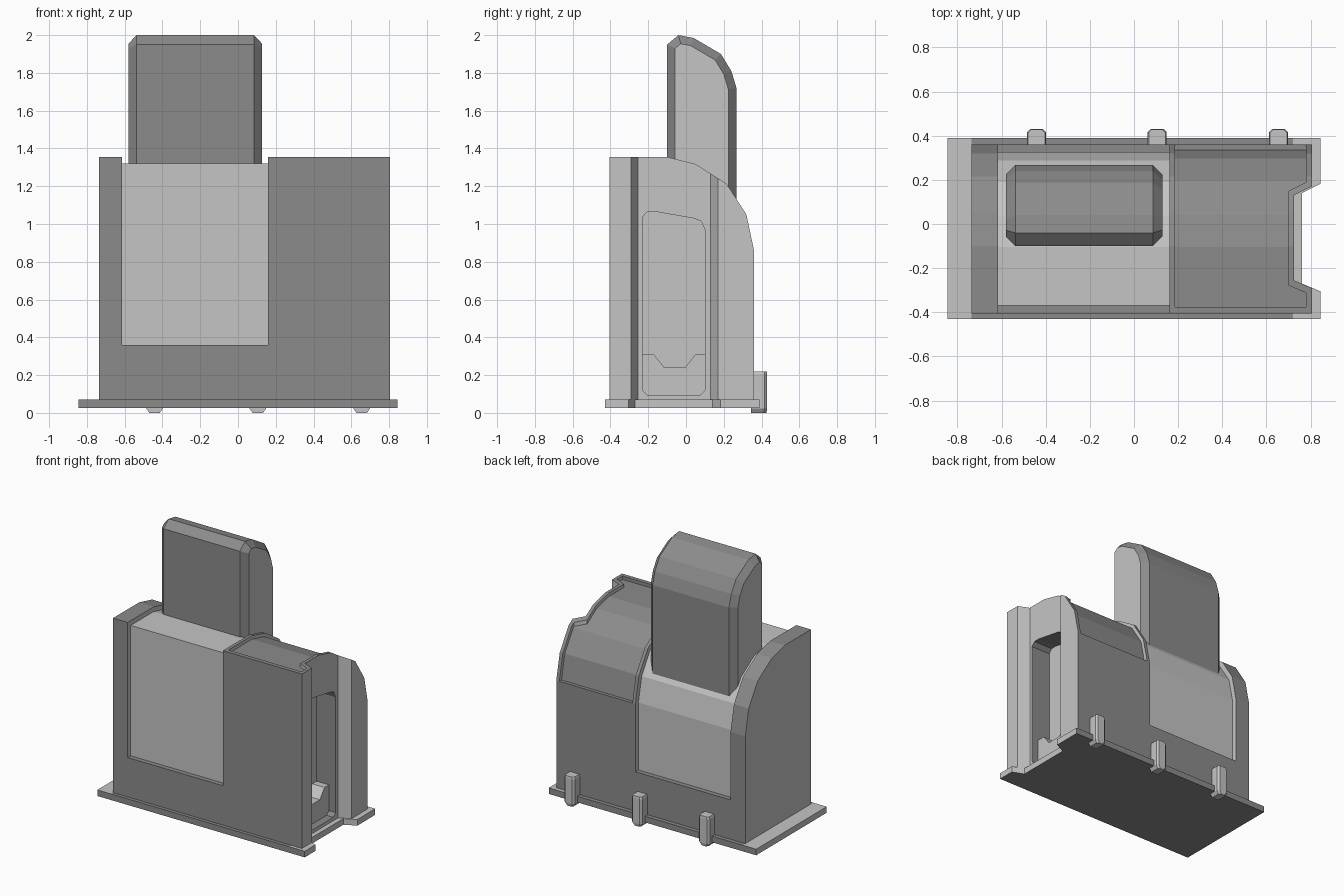
import bpy, bmesh
from mathutils import Vector

if "Cube" in bpy.data.objects:
    bpy.data.objects.remove(bpy.data.objects["Cube"])


def material(name, v):
    m = bpy.data.materials.new(name)
    m.diffuse_color = (v, v, v, 1)
    m.use_nodes = True
    m.node_tree.nodes["Principled BSDF"].inputs["Base Color"].default_value = m.diffuse_color
    return m


DARK = material("dark grey", 0.26)
LIGHT = material("light grey", 0.56)


def loft(name, rings):
    """Closed solid through matching rings of 3D points."""
    bm = bmesh.new()
    loops = [[bm.verts.new(p) for p in r] for r in rings]
    n = len(loops[0])
    for a, b in zip(loops, loops[1:]):
        for i in range(n):
            j = (i + 1) % n
            bm.faces.new((a[i], a[j], b[j], b[i]))
    bm.faces.new(loops[0])
    bm.faces.new(loops[-1])
    bmesh.ops.recalc_face_normals(bm, faces=bm.faces)
    me = bpy.data.meshes.new(name)
    bm.to_mesh(me)
    bm.free()
    me.materials.append(DARK)
    me.materials.append(LIGHT)
    ob = bpy.data.objects.new(name, me)
    bpy.context.collection.objects.link(ob)
    return ob


def along_x(name, pts, a, b):
    return loft(name, [[(x, y, z) for y, z in pts] for x in (a, b)])


def along_z(name, pts, a, b):
    return loft(name, [[(x, y, z) for x, y in pts] for z in (a, b)])


def inset(pts, d):
    """Mitred inward offset of a clockwise polygon."""
    out = []
    for i, p in enumerate(pts):
        p = Vector(p)
        e1 = (p - Vector(pts[i - 1])).normalized()
        e2 = (Vector(pts[(i + 1) % len(pts)]) - p).normalized()
        n1, n2 = Vector((e1.y, -e1.x)), Vector((e2.y, -e2.x))
        m = (n1 + n2).normalized()
        out.append(tuple(p + m * d / m.dot(n1)))
    return out


def cut(ob, cutter):
    mod = ob.modifiers.new("cut", 'BOOLEAN')
    mod.operation = 'DIFFERENCE'
    mod.solver = 'EXACT'
    mod.object = cutter
    bpy.context.view_layer.update()
    ev = ob.evaluated_get(bpy.context.evaluated_depsgraph_get())
    me = bpy.data.meshes.new_from_object(ev)
    ob.modifiers.clear()
    ob.data = me
    me.materials.clear()
    me.materials.append(DARK)
    me.materials.append(LIGHT)
    bpy.data.objects.remove(cutter)


def paint(ob, is_light):
    for p in ob.data.polygons:
        p.material_index = int(is_light(p.normal, p.center))


def sideways(n, c):
    return abs(n.x) > 0.3


# Housing side profile (y, z), clockwise
BODY = [(-.405, .07), (-.405, 1.355), (-.1, 1.355), (.05, 1.318), (.215, 1.213),
        (.32, 1.05), (.36, .86), (.36, .07)]

# Left end of the housing
paint(along_x("housing_left_end", BODY, -.735, -.615), sideways)

# Middle of the housing, with light panels set back above the skirt
core = inset(BODY, .035)
middle = along_x("housing_middle", [(-.405, .07), (-.405, .36), (-.37, .36)] + core[1:-1]
                 + [(.325, .36), (.36, .36), (.36, .07)], -.615, .16)
paint(middle, lambda n, c: abs(n.x) > .9 or c.z > .37)

# Right end of the housing: top recess, side notch and window
right = along_x("housing_right_end", BODY, .16, .805)
recess = along_z("recess_cutter", [(.185, -.375), (.78, -.375), (.78, -.313), (.7, -.278),
                                   (.7, .15), (.78, .19), (.78, .5), (.185, .5)], .86, 1.6)
cut(recess, along_x("recess_floor", inset(BODY, .025), 0, 1))
cut(right, recess)
cut(right, along_z("notch_cutter", [(.725, -.255), (.725, .13), (.885, .21), (.885, -.325)],
                   0, 1.6))
cut(right, along_x("window_cutter", [(-.23, .12), (-.205, .095), (.075, .095), (.1, .12),
                                     (.1, .97), (.08, 1.015), (.04, 1.03), (-.16, 1.065),
                                     (-.205, 1.065), (-.23, 1.035)], .57, .9))
paint(right, sideways)

# Dipped lip inside the window
lip = along_x("window_lip", [(-.23, .095), (-.23, .31), (-.17, .31), (-.115, .24),
                             (-.005, .24), (.05, .31), (.1, .31), (.1, .095)], .565, .67)
paint(lip, lambda n, c: True)

# Base plate with a matching notch; its end strips are light
plate = along_z("base_plate", [(-.845, -.43), (.845, -.43), (.845, -.305), (.76, -.27),
                               (.76, .14), (.845, .182), (.845, .39), (-.845, .39)], .025, .07)
bm = bmesh.new()
bm.from_mesh(plate.data)
for x in (-.735, .72):
    bmesh.ops.bisect_plane(bm, geom=bm.verts[:] + bm.edges[:] + bm.faces[:],
                           plane_co=(x, 0, 0), plane_no=(1, 0, 0))
bm.to_mesh(plate.data)
bm.free()
paint(plate, lambda n, c: abs(n.x) > .3 or (n.z > .5 and (c.x < -.735 or c.x > .72)))

# Tall rounded block with chamfered sides
BLOCK = [(-.1, 1.0), (-.1, 1.95), (-.04, 2.0), (.04, 1.985), (.185, 1.9), (.24, 1.81),
         (.267, 1.72), (.267, 1.0)]
small = inset(BLOCK, .043)
block = loft("tall_block", [[(x, y, z) for y, z in ring] for x, ring in
                            ((-.58, small), (-.537, BLOCK), (.085, BLOCK), (.128, small))])
paint(block, lambda n, c: abs(n.x) > .9)

# Three rear clips with tapered feet
for k, cx in enumerate((-.442, .105, .655)):
    rings = []
    for z, w, y1 in ((0, .028, .425), (.022, .043, .43), (.205, .043, .43), (.22, .038, .428)):
        rings.append([(cx - w, .345, z), (cx + w, .345, z), (cx + w, y1 - .014, z),
                      (cx + w - .014, y1, z), (cx - w + .014, y1, z), (cx - w, y1 - .014, z)])
    paint(loft(f"rear_clip_{k + 1}", rings), lambda n, c: True)
